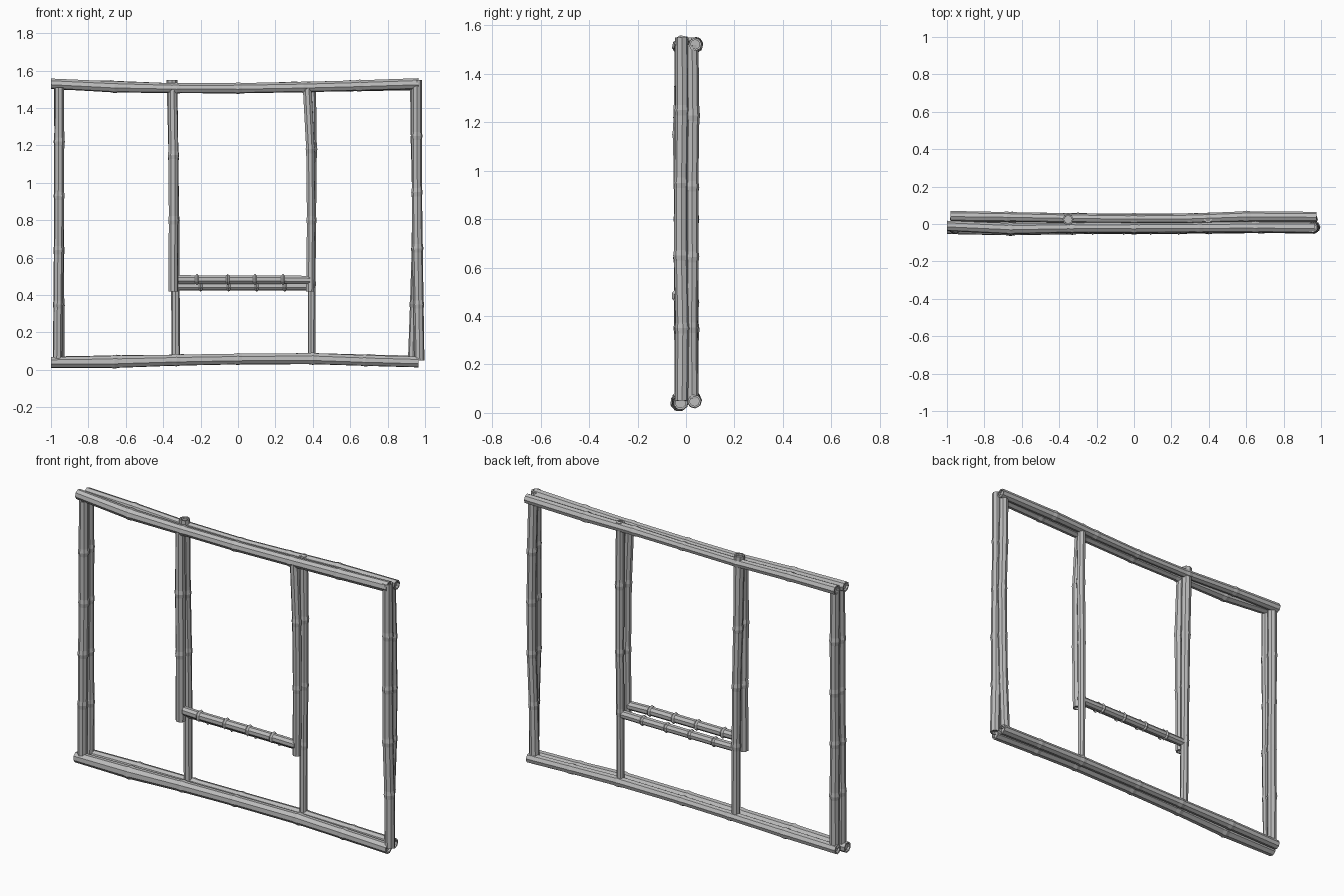
import bpy, bmesh, math, random
from mathutils import Vector

random.seed(4)
if "Cube" in bpy.data.objects:
    bpy.data.objects.remove(bpy.data.objects["Cube"])

grey = bpy.data.materials.new("cane grey")
grey.use_nodes = True
grey.diffuse_color = (0.5, 0.5, 0.5, 1)
grey.node_tree.nodes["Principled BSDF"].inputs["Base Color"].default_value = (0.5, 0.5, 0.5, 1)


def pole(name, path, node=0.12, half=0.022, sides=8):
    """Faceted cane through (x, y, z, radius) points, a knuckle at each inner
    point and a shallow hollow in both ends."""
    pts = [Vector(p[:3]) for p in path]
    rad = [p[3] for p in path]
    rings = [(pts[0], rad[0])]
    for i in range(1, len(pts) - 1):
        for j, k in ((i - 1, 1.0), (i, 1.0 + node), (i + 1, 1.0)):
            gap = (pts[j] - pts[i]).length
            t = half / gap if gap else 0
            rings.append((pts[i].lerp(pts[j], t), rad[i] * k))
    rings.append((pts[-1], rad[-1]))
    axis = (pts[-1] - pts[0]).normalized()
    u = axis.cross(Vector((0, 1, 0))).normalized()
    v = axis.cross(u)
    spin = random.uniform(0, math.tau / sides)
    bm = bmesh.new()
    loops = []
    for c, r in rings:
        loops.append([bm.verts.new(c + r * (u * math.cos(a) + v * math.sin(a)))
                      for a in (spin + math.tau * s / sides for s in range(sides))])
    for a, b in zip(loops, loops[1:]):
        for s in range(sides):
            n = (s + 1) % sides
            bm.faces.new((a[s], a[n], b[n], b[s]))
    caps = [bm.faces.new(loops[0][::-1]), bm.faces.new(loops[-1])]
    bmesh.ops.recalc_face_normals(bm, faces=bm.faces)
    # hollow ends
    for cap, d in zip(caps, (1, -1)):
        bmesh.ops.inset_region(bm, faces=[cap], thickness=0.008)
        hole = bmesh.ops.extrude_face_region(bm, geom=[cap])
        bmesh.ops.translate(bm, vec=axis * d * 0.012,
                            verts=[e for e in hole["geom"] if isinstance(e, bmesh.types.BMVert)])
        bmesh.ops.delete(bm, geom=[cap], context="FACES")
    me = bpy.data.meshes.new(name)
    bm.to_mesh(me)
    bm.free()
    me.materials.append(grey)
    bpy.context.collection.objects.link(bpy.data.objects.new(name, me))


# top rails
pole("top_rail_front", [(-1, -.01, 1.53, .028), (-.66, -.025, 1.513, .03), (-.33, -.02, 1.506, .027),
                        (0, -.02, 1.506, .028), (.35, -.018, 1.512, .028), (.65, -.017, 1.52, .029), (.965, -.018, 1.53, .03)])
pole("top_rail_back", [(-.98, .042, 1.525, .028), (-.68, .038, 1.52, .026), (-.35, .032, 1.508, .025),
                       (0, .028, 1.508, .024), (.3, .03, 1.514, .026), (.6, .04, 1.518, .028), (.975, .038, 1.522, .027)])

# bottom rails
pole("bottom_rail_front", [(-1, -.025, .04, .03), (-.66, -.028, .043, .034), (-.33, -.025, .052, .031),
                           (0, -.025, .058, .03), (.4, -.022, .06, .031), (.68, -.02, .05, .03), (.965, -.022, .042, .03)])
pole("bottom_rail_back", [(-.98, .035, .045, .027), (-.65, .035, .05, .028), (-.3, .032, .056, .026),
                          (0, .03, .06, .026), (.4, .03, .062, .028), (.7, .033, .055, .027), (.965, .035, .048, .028)])

# side posts: x at top, middle and bottom
for name, y, xs, r, ztop, zbot in (
        ("right_post_front", -.022, (-.955, -.957, -.965), .026, 1.51, .06),
        ("right_post_back", .025, (-.957, -.955, -.955), .025, 1.52, .05),
        ("left_post_front", -.018, (.955, .957, .97), .027, 1.55, .05),
        ("left_post_back", .026, (.945, .958, .935), .025, 1.52, .06)):
    steps = 5
    path = []
    for i in range(steps + 1):
        t = i / steps
        x = xs[0] + (xs[1] - xs[0]) * t * 2 if t < .5 else xs[1] + (xs[2] - xs[1]) * (t * 2 - 1)
        wob = random.uniform(-.004, .004) if 0 < i < steps else 0
        path.append((x, y + wob, ztop + (zbot - ztop) * t, r * random.uniform(.96, 1.06)))
    pole(name, path)

# inner posts, long ones reaching the floor rail and short hangers in front
pole("right_inner_post", [(-.353, .024, 1.55, .029), (-.345, .024, 1.13, .026), (-.338, .028, .8, .024),
                          (-.335, .028, .46, .023), (-.332, .026, .07, .023)])
pole("right_hanger", [(-.35, -.02, 1.51, .025), (-.345, -.027, 1.15, .028), (-.345, -.024, .8, .026),
                      (-.347, -.022, .42, .026)])
pole("left_inner_post", [(.395, .028, 1.54, .022), (.398, .026, 1.18, .024), (.396, .03, .8, .022),
                         (.394, .028, .46, .021), (.394, .026, .07, .02)])
pole("left_hanger", [(.37, -.02, 1.51, .025), (.387, -.025, 1.18, .024), (.39, -.024, .8, .023),
                     (.386, -.022, .42, .023)])

# seat canes with pronounced knuckles
pole("seat_cane_front", [(-.32, -.026, .485, .024)] + [(x, -.028, .483, .024) for x in (-.22, -.055, .09, .24)]
     + [(.385, -.026, .48, .024)], node=.35, half=.009)
pole("seat_cane_back", [(-.33, .024, .447, .023)] + [(x, .026, .447, .023) for x in (-.2, -.05, .1, .25)]
     + [(.39, .024, .447, .023)], node=.3, half=.009)
